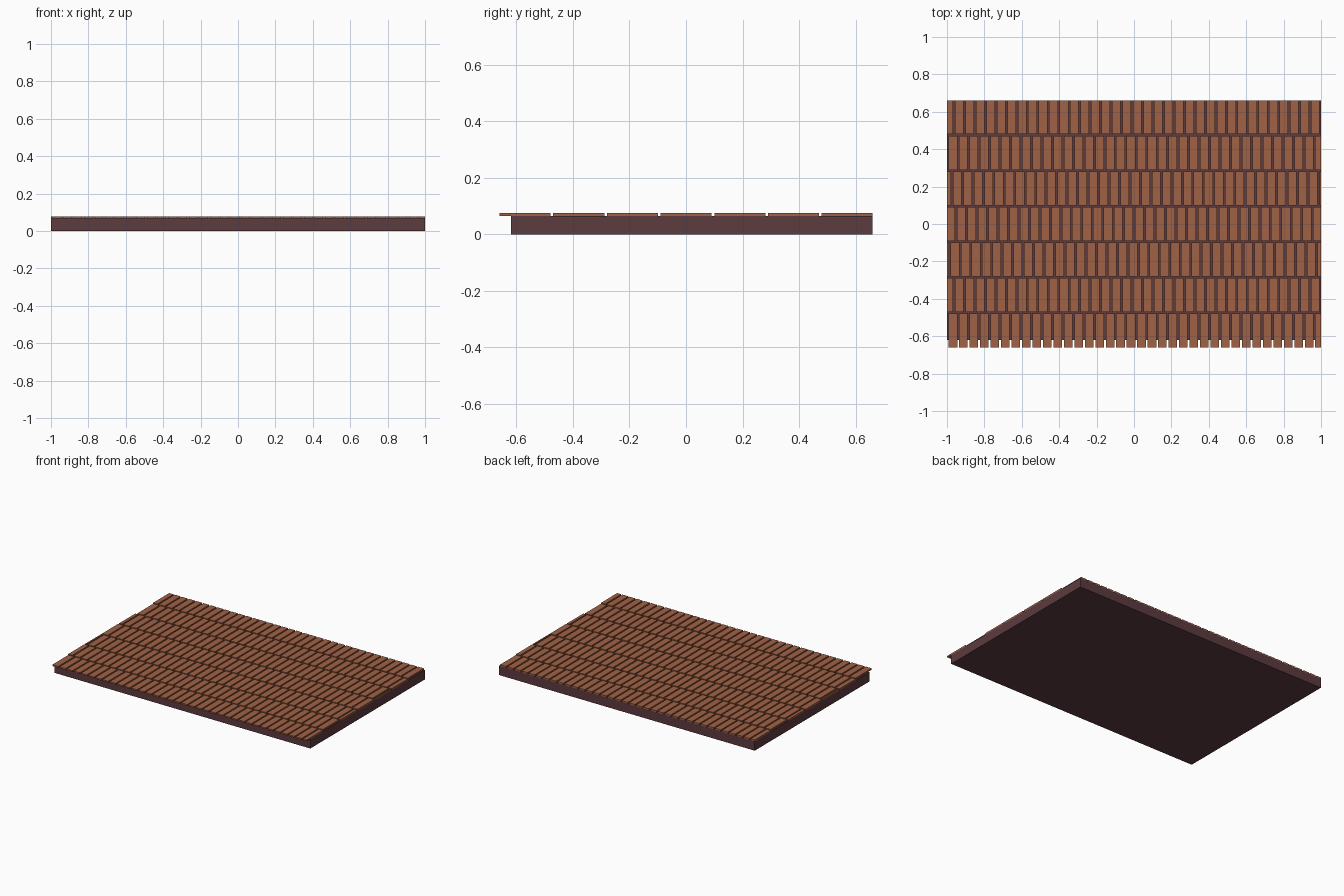
import bpy, bmesh
from mathutils import Matrix

if "Cube" in bpy.data.objects:
    bpy.data.objects.remove(bpy.data.objects["Cube"])


def material(name, rgb):
    m = bpy.data.materials.new(name)
    m.diffuse_color = (*rgb, 1)
    m.use_nodes = True
    m.node_tree.nodes["Principled BSDF"].inputs["Base Color"].default_value = m.diffuse_color
    return m


def add_box(bm, x0, x1, y0, y1, z0, z1):
    centre = ((x0 + x1) / 2, (y0 + y1) / 2, (z0 + z1) / 2)
    size = (x1 - x0, y1 - y0, z1 - z0, 1)
    bmesh.ops.create_cube(bm, size=1, matrix=Matrix.Translation(centre) @ Matrix.Diagonal(size))


def finish(bm, name, mat):
    me = bpy.data.meshes.new(name)
    bm.to_mesh(me)
    bm.free()
    me.materials.append(mat)
    bpy.context.collection.objects.link(bpy.data.objects.new(name, me))


DECK_TOP, TILE_TOP = 0.066, 0.076
ROWS, ROW_PITCH, ROW_GAP = 7, 0.19, 0.009
PITCH, GAP, SHIFT = 0.056, 0.01, 0.0224
FRONT = -0.66

wood = material("dark_wood", (0.107, 0.043, 0.05))
clay = material("clay", (0.35, 0.12, 0.06))

# Roof deck slab, set back from the front eave
bm = bmesh.new()
add_box(bm, -1, 1, -0.62, 0.66, 0, DECK_TOP)
finish(bm, "roof_deck", wood)

# Staggered rows of flat tiles, trimmed at the side edges
for r in range(ROWS):
    bm = bmesh.new()
    y0 = FRONT + r * ROW_PITCH
    y1 = min(y0 + ROW_PITCH - ROW_GAP, 0.66)
    joint = -0.996 - (r * SHIFT) % PITCH - PITCH
    while joint < 1:
        x0 = max(joint + GAP / 2, -1)
        x1 = min(joint + PITCH - GAP / 2, 1)
        if x1 - x0 > 0.002:
            add_box(bm, x0, x1, y0, y1, DECK_TOP, TILE_TOP)
        joint += PITCH
    finish(bm, f"tile_row_{r + 1}", clay)
